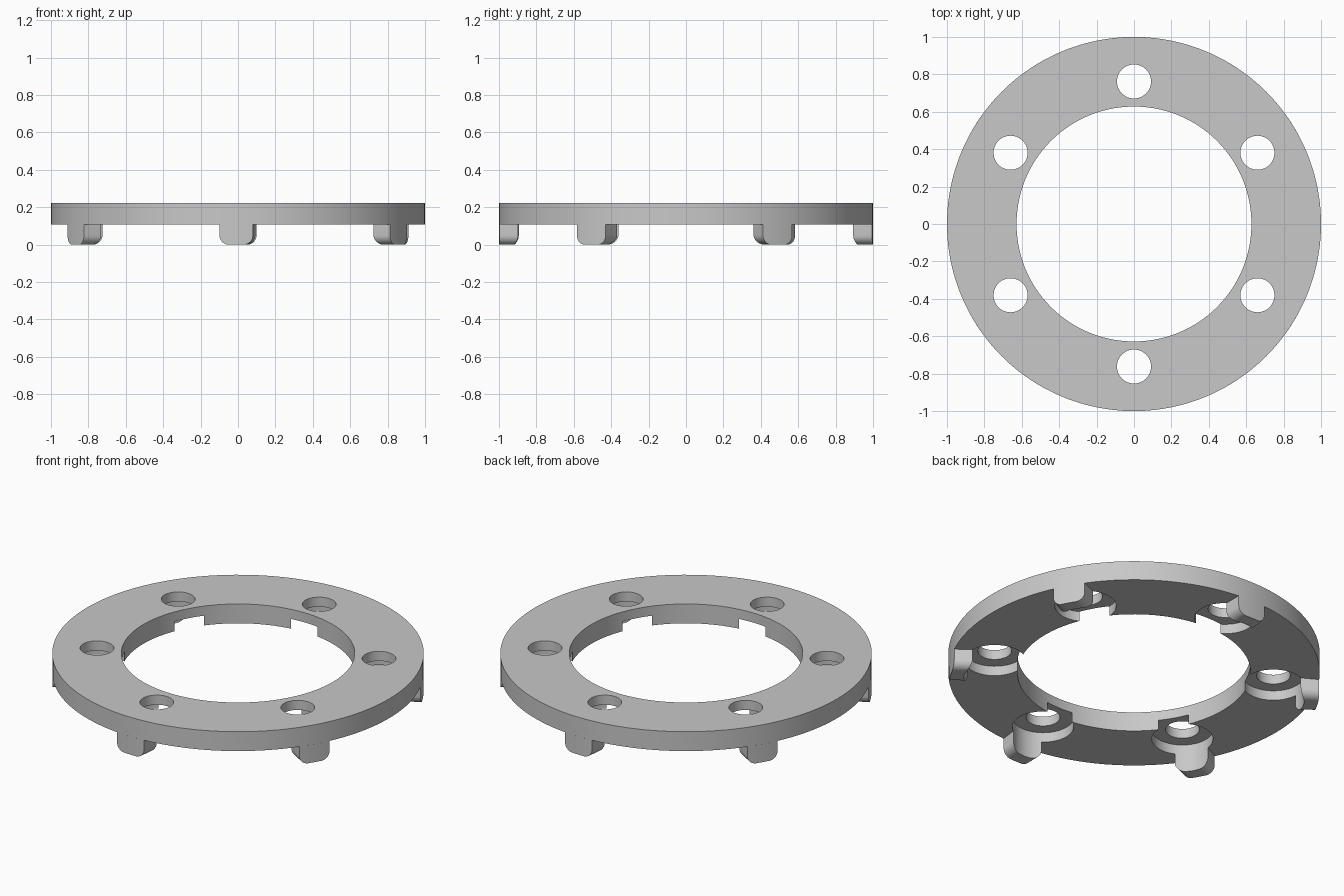
import bpy, bmesh
from math import sin, cos, pi, sqrt, radians
from mathutils import Matrix

OUTER, BORE = 1.0, 0.628
Z_LOW, Z_TOP = 0.107, 0.222
BOLT_R, HOLE_R, POCKET_R, POCKET_Z = 0.762, 0.091, 0.165, 0.165
ANGLES = [radians(30 + 60 * i) for i in range(6)]

cube = bpy.data.objects.get("Cube")
if cube:
    bpy.data.objects.remove(cube, do_unlink=True)

grey = bpy.data.materials.new("plain grey")
grey.use_nodes = True
grey.diffuse_color = (0.58, 0.58, 0.58, 1)
grey.node_tree.nodes["Principled BSDF"].inputs["Base Color"].default_value = grey.diffuse_color


def make_object(name, bm):
    bmesh.ops.recalc_face_normals(bm, faces=bm.faces)
    mesh = bpy.data.meshes.new(name)
    bm.to_mesh(mesh)
    bm.free()
    mesh.materials.append(grey)
    obj = bpy.data.objects.new(name, mesh)
    bpy.context.collection.objects.link(obj)
    return obj


def cylinders(name, radius, z0, z1, centres, segments):
    bm = bmesh.new()
    for x, y in centres:
        bmesh.ops.create_cone(bm, cap_ends=True, segments=segments, radius1=radius,
                              radius2=radius, depth=z1 - z0,
                              matrix=Matrix.Translation((x, y, (z0 + z1) / 2)))
    return make_object(name, bm)


def activate(obj):
    bpy.ops.object.select_all(action='DESELECT')
    obj.select_set(True)
    bpy.context.view_layer.objects.active = obj


def cut(obj, cutter):
    cutter.hide_render = True
    mod = obj.modifiers.new("cut", 'BOOLEAN')
    mod.operation, mod.solver, mod.object = 'DIFFERENCE', 'EXACT', cutter
    activate(obj)
    bpy.ops.object.modifier_apply(modifier=mod.name)
    bpy.data.objects.remove(cutter, do_unlink=True)


def smooth(obj):
    activate(obj)
    bpy.ops.object.shade_smooth_by_angle(angle=radians(30))


# Flat ring with bore, bolt holes and round pockets underneath
bolts = [(BOLT_R * cos(a), BOLT_R * sin(a)) for a in ANGLES]
ring = cylinders("ring", OUTER, Z_LOW, Z_TOP, [(0, 0)], 160)
cut(ring, cylinders("bore_cutter", BORE, -1, 1, [(0, 0)], 128))
cut(ring, cylinders("hole_cutter", HOLE_R, -1, 1, bolts, 48))
cut(ring, cylinders("pocket_cutter", POCKET_R, -1, POCKET_Z, bolts, 64))
smooth(ring)

# Width profile of a foot: rounded lower corners, flat middle
T0, T1, CORNER, STEPS = -0.099, 0.08, 0.05, 8
arc = [(CORNER * (1 - cos(k / STEPS * pi / 2)), CORNER * (1 - sin(k / STEPS * pi / 2)))
       for k in range(STEPS + 1)]
profile = [(T0 + d, z) for d, z in arc]
profile += [(T0 + CORNER + (T1 - T0 - 2 * CORNER) * k / 4, 0) for k in range(1, 4)]
profile += [(T1 - d, z) for d, z in reversed(arc)]


def make_foot(name, angle):
    """Rim foot: follows the ring outside, hollowed by the pocket curve inside."""
    bm = bmesh.new()
    columns = []
    for t, z in profile:
        ti = t + 0.013 * (t - T0) / (T1 - T0)
        r_out = sqrt(OUTER ** 2 - t * t)
        r_in = BOLT_R + sqrt(POCKET_R ** 2 - ti * ti)
        columns.append([bm.verts.new(p) for p in (
            (r_out, t, z), (r_out, t, Z_LOW), (r_in, ti, Z_LOW), (r_in, ti, z))])
    for a, b in zip(columns, columns[1:]):
        for i in range(4):
            j = (i + 1) % 4
            bm.faces.new((a[i], a[j], b[j], b[i]))
    bm.faces.new(columns[0])
    bm.faces.new(columns[-1])
    bm.transform(Matrix.Rotation(angle, 4, 'Z'))
    smooth(make_object(name, bm))


for n, a in enumerate(ANGLES):
    make_foot(f"foot_{n + 1}", a)
